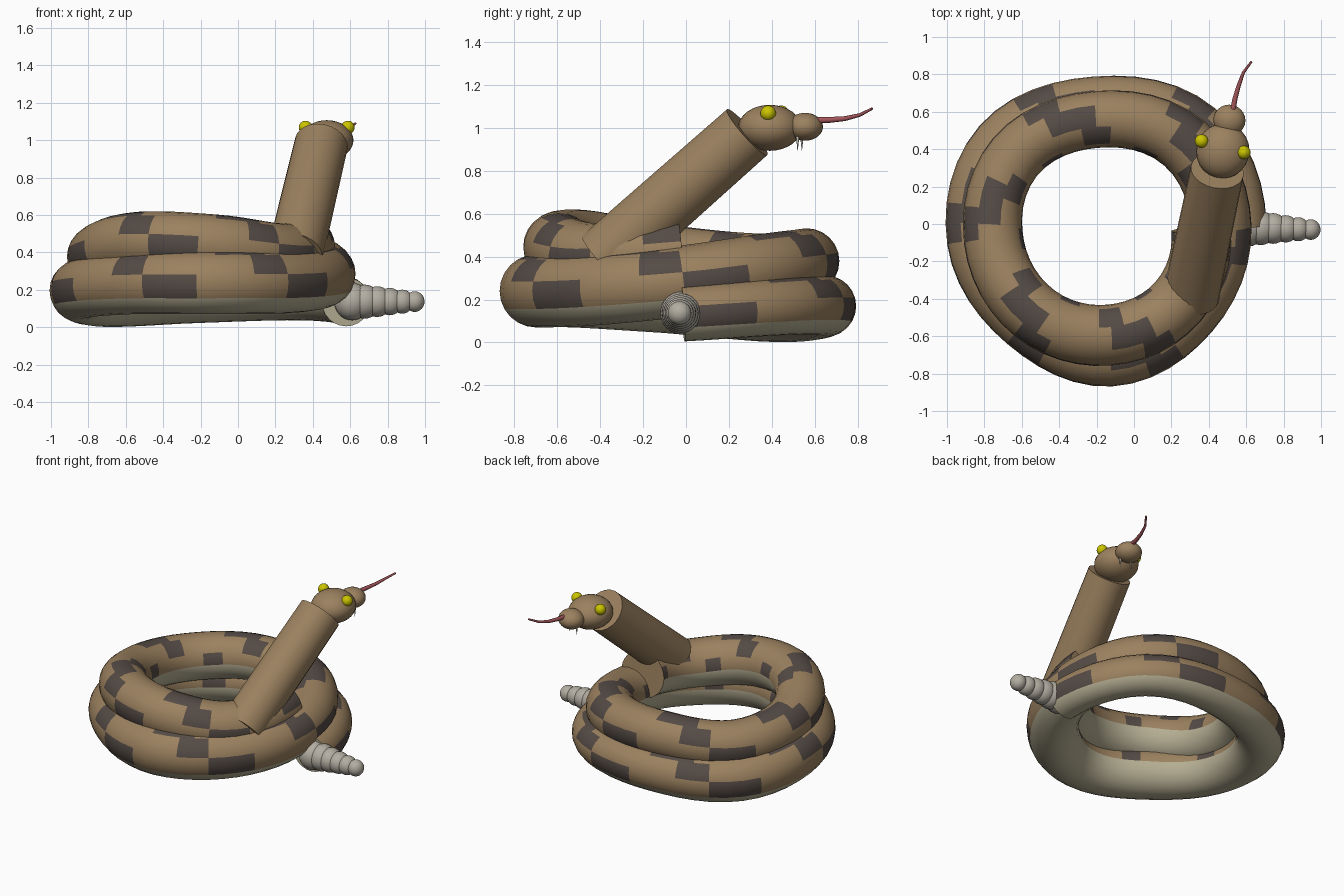
import bpy, bmesh
from math import sin, cos, pi, radians
from mathutils import Vector, Matrix

if "Cube" in bpy.data.objects:
    bpy.data.objects.remove(bpy.data.objects["Cube"])


def mat(name, rgb):
    m = bpy.data.materials.new(name)
    m.diffuse_color = (*rgb, 1)
    m.use_nodes = True
    m.node_tree.nodes["Principled BSDF"].inputs["Base Color"].default_value = m.diffuse_color
    return m


BROWN = mat("brown_scales", (0.33, 0.22, 0.115))
DARK = mat("dark_patches", (0.09, 0.07, 0.06))
BELLY = mat("pale_belly", (0.46, 0.42, 0.29))
RATTLE = mat("rattle_grey", (0.45, 0.42, 0.36))
YELLOW = mat("eye_yellow", (0.6, 0.55, 0.0))
RED = mat("tongue_red", (0.36, 0.09, 0.1))
IVORY = mat("ivory", (0.6, 0.57, 0.48))


def finish(name, bm, *mats, angle=40):
    me = bpy.data.meshes.new(name)
    bmesh.ops.recalc_face_normals(bm, faces=bm.faces)
    bm.to_mesh(me)
    bm.free()
    ob = bpy.data.objects.new(name, me)
    bpy.context.collection.objects.link(ob)
    for m in mats:
        me.materials.append(m)
    me.shade_smooth()
    me.set_sharp_from_angle(angle=radians(angle))
    return ob


def ball(name, loc, scale, m, yaw=0.0):
    bm = bmesh.new()
    bmesh.ops.create_uvsphere(bm, u_segments=24, v_segments=16, radius=1)
    bm.transform(Matrix.Translation(loc) @ Matrix.Rotation(yaw, 4, 'Z')
                 @ Matrix.Diagonal((*scale, 1)))
    return finish(name, bm, m)


def rod(name, a, b, r1, r2, m, sides=24):
    a, b = Vector(a), Vector(b)
    bm = bmesh.new()
    bmesh.ops.create_cone(bm, cap_ends=True, segments=sides, radius1=r1,
                          radius2=r2, depth=(b - a).length)
    q = (b - a).to_track_quat('Z', 'Y').to_matrix().to_4x4()
    bm.transform(Matrix.Translation((a + b) / 2) @ q)
    return finish(name, bm, m)


def spline(v, t):
    # Catmull-Rom through evenly spaced values
    k = min(max(int(t), 0), len(v) - 2)
    f = t - k
    p1, p2 = v[k], v[k + 1]
    p0 = v[k - 1] if k else 2 * p1 - p2
    p3 = v[k + 2] if k + 2 < len(v) else 2 * p2 - p1
    return p1 + 0.5 * f * (p2 - p0 + f * (2 * p0 - 5 * p1 + 4 * p2 - p3
                                          + f * (3 * (p1 - p2) + p3 - p0)))


# coiled body: values per eighth turn, two turns from tail to neck
COIL_R = [.745, .77, .705, .725, .675, .61, .64, .61, .63,
          .655, .62, .63, .585, .555, .535, .535, .525]
HEIGHT = [.135, .172, .168, .16, .205, .235, .24, .245, .285,
          .355, .38, .352, .387, .455, .44, .395, .43]
THICK = [.13, .135, .145, .158, .16, .165, .17, .168, .165,
         .16, .152, .155, .16, .162, .163, .16, .16]
RINGS, SIDES = 96, 24
bm = bmesh.new()
rings = []
for i in range(RINGS + 1):
    t = 16 * i / RINGS
    th = t * pi / 4 + radians(3.5)
    R, z, r = (spline(v, t) for v in (COIL_R, HEIGHT, THICK))
    # lean each ring so that it stays square to the climbing path
    slope = (spline(HEIGHT, min(t + .1, 16)) - spline(HEIGHT, max(t - .1, 0)))
    slope /= (min(t + .1, 16) - max(t - .1, 0)) * R * pi / 4
    ring = []
    for j in range(SIDES):
        a = 2 * pi * (j - 2) / SIDES
        d = R + r * cos(a)
        back = -slope * r * sin(a)
        ring.append(bm.verts.new((-0.165 + d * cos(th) - back * sin(th),
                                  -0.06 + d * sin(th) + back * cos(th),
                                  max(0, z + r * sin(a)))))
    rings.append(ring)
# stepped dark patches on the back, pale faces underneath
STEPS = [0, 2, 4, 5, 1]
for i in range(RINGS):
    for j in range(SIDES):
        k = (j + 1) % SIDES
        f = bm.faces.new((rings[i][j], rings[i][k],
                          rings[i + 1][k], rings[i + 1][j]))
        if j >= 14:
            f.material_index = 2
        elif (i + STEPS[j // 3]) % 8 < (3, 2, 3, 2, 2)[j // 3]:
            f.material_index = 1
bm.faces.new(rings[0]).material_index = 2
bm.faces.new(rings[-1])
finish("coiled_body", bm, BROWN, DARK, BELLY)

# raised neck
rod("neck", (.305, -.385, .387), (.445, .285, .98), .15, .143, BROWN)

# head and face, turned slightly to the right
YAW = radians(-15)
ball("head", (.475, .39, 1.0), (.142, .148, .107), BROWN, YAW)
ball("snout", (.51, .555, 1.005), (.086, .083, .065), BROWN, YAW)
turn = Matrix.Rotation(YAW, 3, 'Z')
for side, tag in ((-1, "left"), (1, "right")):
    e = Vector((.474, .413, 1.068)) + turn @ Vector((side * .117, 0, 0))
    ball("eye_" + tag, e, (.036,) * 3, YELLOW)
    p = Vector((.515, .53, .96)) + turn @ Vector((side * .038, 0, 0))
    rod("fang_" + tag, p, p + Vector((0, 0, -.065)), .008, .001, IVORY, 10)

# tongue, a tapering curved tube
cu = bpy.data.curves.new("tongue", 'CURVE')
cu.dimensions = '3D'
cu.bevel_depth = 0.015
cu.bevel_resolution = 2
cu.use_fill_caps = True
path = [(.525, .59, 1.035, 1), (.54, .67, 1.037, .9), (.56, .74, 1.043, .75),
        (.585, .81, 1.06, .55), (.628, .868, 1.09, .4)]
sp = cu.splines.new('POLY')
sp.points.add(len(path) - 1)
for p, (x, y, z, w) in zip(sp.points, path):
    p.co = (x, y, z, 1)
    p.radius = w
cu.materials.append(RED)
tongue = bpy.data.objects.new("tongue", cu)
bpy.context.collection.objects.link(tongue)

# rattle, a row of shrinking beads
for i in range(6):
    r = .1 - .009 * i
    ball(f"rattle_bead_{i + 1}", (.61 + .067 * i, -.02 - .002 * i, .137),
         (r * .95, r, r), RATTLE)
